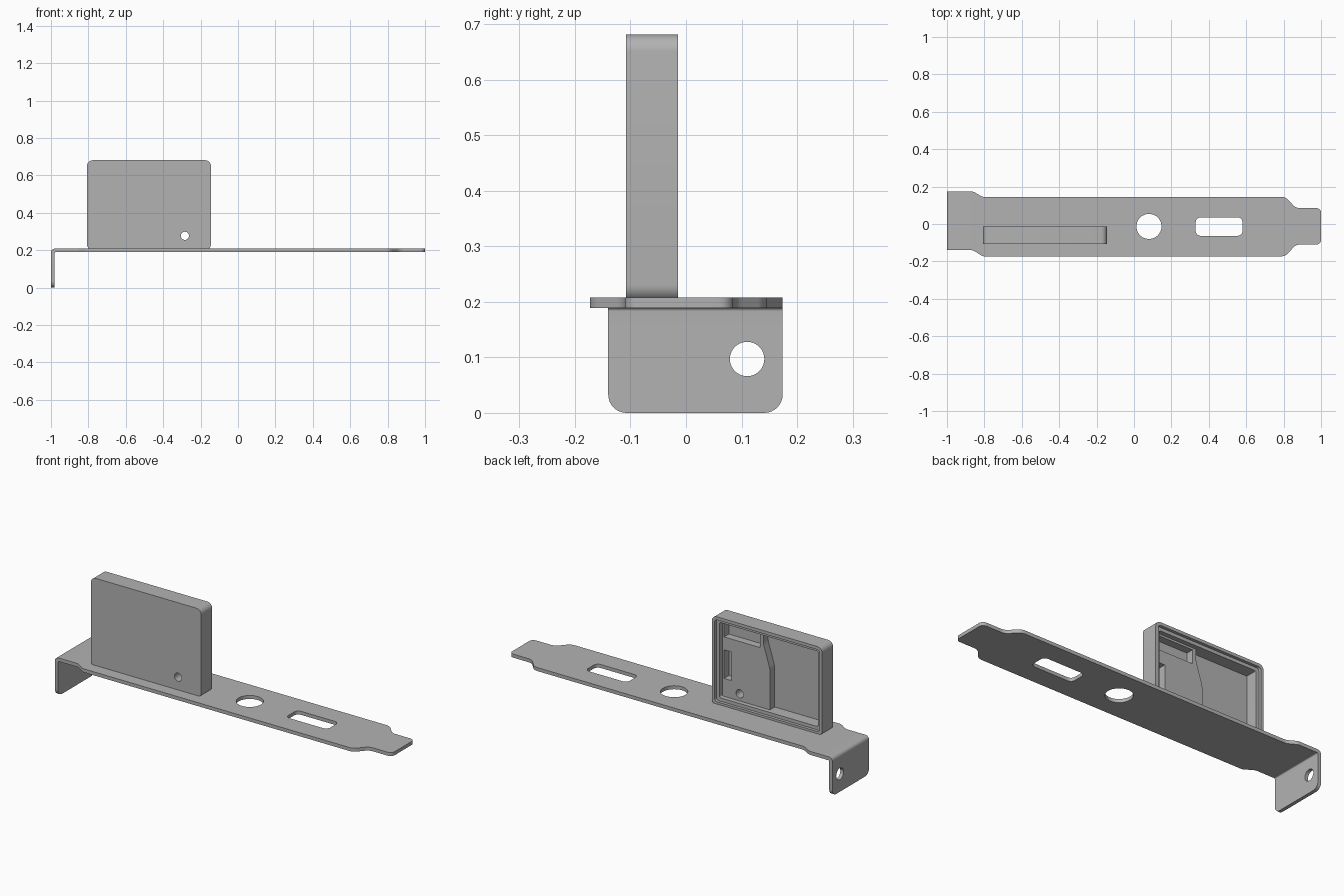
import bpy, bmesh, math
from mathutils import Vector

cube = bpy.data.objects.get("Cube")
if cube:
    bpy.data.objects.remove(cube, do_unlink=True)

grey = bpy.data.materials.new("plain grey")
grey.use_nodes = True
tone = (0.45, 0.45, 0.45, 1)
grey.diffuse_color = tone
grey.node_tree.nodes["Principled BSDF"].inputs["Base Color"].default_value = tone


def rounded(corners, radius=0.0, steps=8):
    """Outline with filleted corners; a corner may carry its own radius."""
    out = []
    for i, corner in enumerate(corners):
        p = Vector(corner[:2])
        r = corner[2] if len(corner) > 2 else radius
        if r == 0:
            out.append(p)
            continue
        a = (Vector(corners[i - 1][:2]) - p).normalized()
        b = (Vector(corners[(i + 1) % len(corners)][:2]) - p).normalized()
        half = a.angle(b) / 2
        centre = p + (a + b).normalized() * r / math.sin(half)
        reach = r / math.tan(half)
        start = (p + a * reach - centre).normalized()
        end = (p + b * reach - centre).normalized()
        out += [centre + start.slerp(end, k / steps) * r for k in range(steps + 1)]
    return out


def rectangle(u0, u1, v0, v1, radius=0.0):
    return rounded([(u0, v0), (u1, v0), (u1, v1), (u0, v1)], radius)


def circle(u, v, r, n=40):
    return [Vector((u + r * math.cos(2 * math.pi * k / n),
                    v + r * math.sin(2 * math.pi * k / n))) for k in range(n)]


def prism(name, outline, axis, low, high):
    """Extrude an outline along x, y or z."""
    place = {"x": lambda p, d: (d, p.x, p.y),
             "y": lambda p, d: (p.x, d, p.y),
             "z": lambda p, d: (p.x, p.y, d)}[axis]
    bm = bmesh.new()
    near = [bm.verts.new(place(p, low)) for p in outline]
    far = [bm.verts.new(place(p, high)) for p in outline]
    bm.faces.new(near)
    bm.faces.new(far[::-1])
    for i in range(len(near)):
        bm.faces.new((near[i - 1], far[i - 1], far[i], near[i]))
    bmesh.ops.recalc_face_normals(bm, faces=bm.faces[:])
    mesh = bpy.data.meshes.new(name)
    bm.to_mesh(mesh)
    bm.free()
    mesh.materials.append(grey)
    obj = bpy.data.objects.new(name, mesh)
    bpy.context.collection.objects.link(obj)
    return obj


def carve(obj, operation, *args):
    """Apply a boolean with a temporary prism."""
    cutter = prism("cutter", *args)
    cutter.hide_render = True
    mod = obj.modifiers.new("carve", "BOOLEAN")
    mod.operation, mod.solver, mod.object = operation, "EXACT", cutter
    bpy.context.view_layer.objects.active = obj
    bpy.ops.object.modifier_apply(modifier=mod.name)
    bpy.data.objects.remove(cutter, do_unlink=True)


def smooth(obj):
    bpy.ops.object.select_all(action="DESELECT")
    obj.select_set(True)
    bpy.context.view_layer.objects.active = obj
    bpy.ops.object.shade_smooth_by_angle(angle=math.radians(30))


# Bracket: folded strip trimmed to its plan and end outlines
UNDER, TOP = 0.189, 0.208
fold = rounded([(-1, 0), (-0.981, 0), (-0.981, UNDER, 0.006), (1, UNDER),
                (1, TOP), (-1, TOP, 0.02)])
bracket = prism("mounting_bracket", fold, "y", -0.3, 0.3)
plan = rounded([(-1.1, -0.14), (-0.86, -0.14, 0.04), (-0.81, -0.173, 0.04),
                (0.81, -0.173, 0.05), (0.865, -0.11, 0.05), (1, -0.11, 0.025),
                (1, 0.085, 0.025), (0.865, 0.085, 0.05), (0.81, 0.145, 0.05),
                (-0.81, 0.145, 0.04), (-0.86, 0.174, 0.04), (-1.1, 0.174)])
carve(bracket, "INTERSECT", plan, "z", -0.1, 0.4)
tab = rounded([(-0.14, 0, 0.033), (0.174, 0, 0.033), (0.174, 0.15),
               (0.3, 0.15), (0.3, 0.3), (-0.3, 0.3), (-0.3, 0.15), (-0.14, 0.15)])
carve(bracket, "INTERSECT", tab, "x", -1.2, 1.2)
carve(bracket, "DIFFERENCE", circle(0.11, 0.097, 0.031), "x", -1.1, -0.9)
carve(bracket, "DIFFERENCE", circle(0.08, -0.013, 0.067), "z", 0.1, 0.3)
carve(bracket, "DIFFERENCE", rectangle(0.33, 0.58, -0.063, 0.035, 0.025), "z", 0.1, 0.3)
smooth(bracket)

# Housing: shallow tray open at the back
FRONT, BACK = -0.108, -0.014
FLOOR, DEEP = -0.055, -0.096
housing = prism("housing", rectangle(-0.807, -0.145, 0.2, 0.681, 0.03), "y", FRONT, BACK)
carve(housing, "DIFFERENCE", rectangle(-0.79, -0.162, 0.22, 0.664, 0.015), "y", -0.03, 0.1)
carve(housing, "DIFFERENCE", rectangle(-0.772, -0.18, 0.238, 0.646, 0.008), "y", FLOOR, 0.1)

# Deep bay with a bent dividing step, then two pockets
bay = rounded([(-0.772, 0.238), (-0.465, 0.238), (-0.465, 0.46, 0.1),
               (-0.425, 0.59, 0.1), (-0.425, 0.646), (-0.772, 0.646)])
carve(housing, "DIFFERENCE", bay, "y", DEEP, -0.04)
carve(housing, "DIFFERENCE", rectangle(-0.405, -0.19, 0.56, 0.635), "y", DEEP, -0.04)
carve(housing, "DIFFERENCE", rectangle(-0.235, -0.19, 0.335, 0.49), "y", DEEP, -0.04)

# Button hole through the front wall
carve(housing, "DIFFERENCE", circle(-0.284, 0.277, 0.022, 24), "y", -0.2, 0.1)
smooth(housing)
